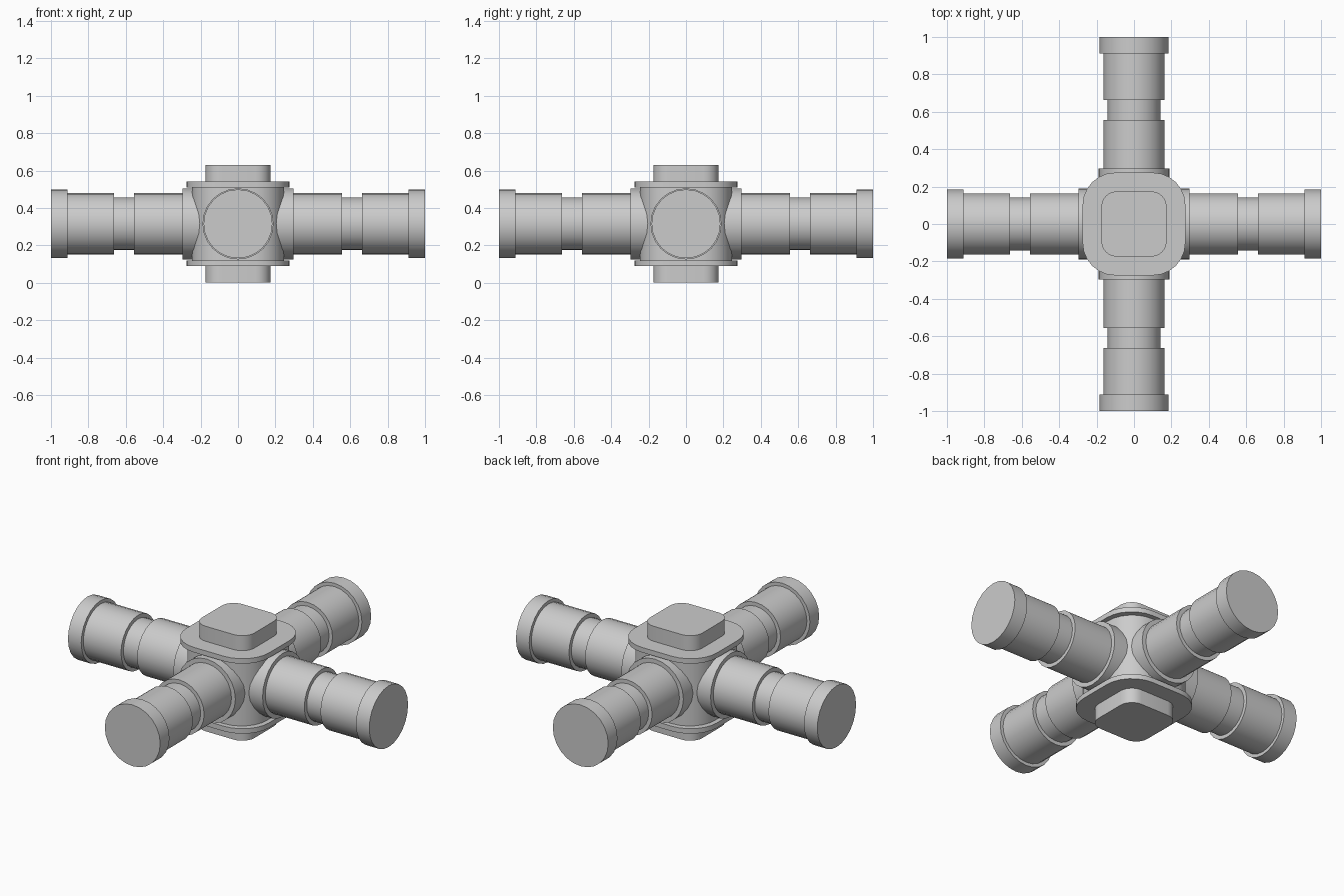
import bpy, bmesh, math
from mathutils import Matrix, Vector

if "Cube" in bpy.data.objects:
    bpy.data.objects.remove(bpy.data.objects["Cube"])

ZC = 0.315      # height of the arm axes
SIDES = 24


def loft(name, rings):
    """Bridge equal-length rings of points and cap both ends."""
    bm = bmesh.new()
    loops = [[bm.verts.new(p) for p in ring] for ring in rings]
    n = len(loops[0])
    for a, b in zip(loops, loops[1:]):
        for i in range(n):
            j = (i + 1) % n
            bm.faces.new((a[i], a[j], b[j], b[i]))
    bm.faces.new(loops[0][::-1])
    bm.faces.new(loops[-1])
    bmesh.ops.recalc_face_normals(bm, faces=bm.faces)
    mesh = bpy.data.meshes.new(name)
    bm.to_mesh(mesh)
    bm.free()
    mesh.shade_smooth()
    mesh.set_sharp_from_angle(angle=math.radians(35))
    obj = bpy.data.objects.new(name, mesh)
    bpy.context.collection.objects.link(obj)
    return obj


def rounded_square(half, r, z, seg=6):
    c = half - r
    pts = []
    for q, (sx, sy) in enumerate(((1, 1), (-1, 1), (-1, -1), (1, -1))):
        for i in range(seg + 1):
            a = math.pi / 2 * (q + i / seg)
            pts.append((sx * c + r * math.cos(a), sy * c + r * math.sin(a), z))
    return pts


def circle(r, dist, rot):
    return [rot @ Vector((dist, r * math.cos(a), r * math.sin(a))) + Vector((0, 0, ZC))
            for a in (2 * math.pi * i / SIDES for i in range(SIDES))]


# central hub: end blocks, flanges and body as one stepped shape
block, flange, body = (0.174, 0.08), (0.275, 0.175), (0.247, 0.167)
steps = [(block, 0.0), (block, 0.09), (flange, 0.09), (flange, 0.12), (body, 0.12)]
steps += [(s, 2 * ZC - z) for s, z in reversed(steps)]
loft("hub", [rounded_square(*s, z) for s, z in steps])

# four arms: collar on the hub, then a stepped tube with neck and end cap
collar = [(0.19, 0.1), (0.19, 0.296)]
tube = [(0.164, 0.25), (0.164, 0.555), (0.141, 0.555), (0.141, 0.662),
        (0.164, 0.662), (0.164, 0.912), (0.184, 0.912), (0.184, 1.0)]
for i, side in enumerate(("right", "back", "left", "front")):
    rot = Matrix.Rotation(i * math.pi / 2, 3, 'Z')
    loft(side + "_collar", [circle(r, d, rot) for r, d in collar])
    loft(side + "_arm", [circle(r, d, rot) for r, d in tube])
